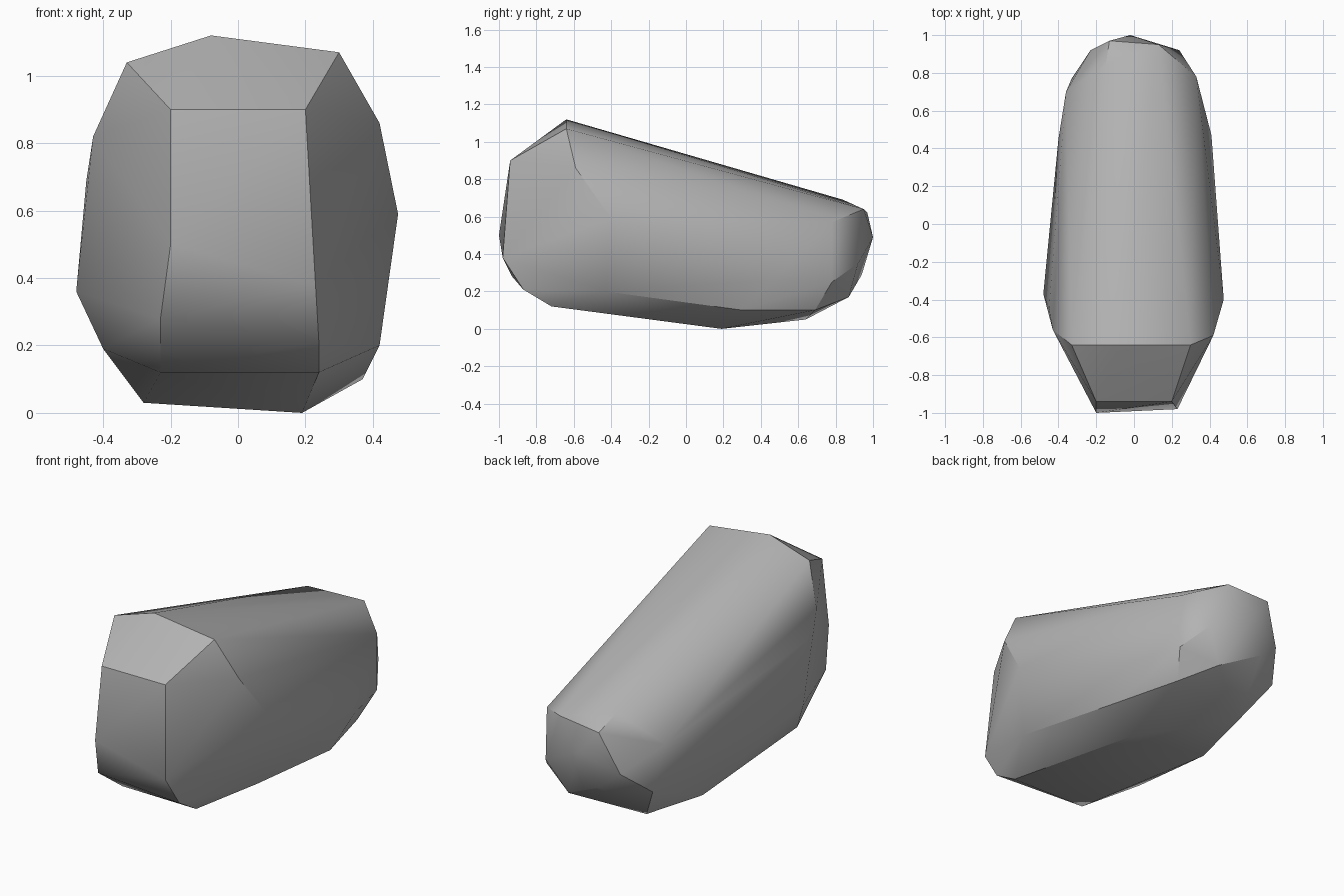
import bpy
import bmesh
import math
from mathutils import Vector

CENTIMETRE = 0.01

# Remove the default cube only
default_cube = bpy.data.objects.get("Cube")
if default_cube:
    bpy.data.objects.remove(default_cube, do_unlink=True)


def make_material(name, colour):
    """Plain one-colour material for viewport and render."""
    material = bpy.data.materials.new(name)
    material.use_nodes = True
    material.diffuse_color = colour
    shader = next(node for node in material.node_tree.nodes
                  if node.type == "BSDF_PRINCIPLED")
    shader.inputs["Base Color"].default_value = colour
    shader.inputs["Roughness"].default_value = 0.9
    return material


def hull_object(name, corner_groups, material):
    """Chisel a stone: wrap a convex skin around groups of corners."""
    bm = bmesh.new()
    for group in corner_groups:
        for corner in group:
            bm.verts.new(Vector(corner) * CENTIMETRE)
    result = bmesh.ops.convex_hull(bm, input=bm.verts[:])
    unused = {item for item in result["geom_interior"] + result["geom_unused"]
              if isinstance(item, bmesh.types.BMVert)}
    bmesh.ops.delete(bm, geom=list(unused), context="VERTS")
    bmesh.ops.recalc_face_normals(bm, faces=bm.faces[:])
    mesh = bpy.data.meshes.new(name)
    bm.to_mesh(mesh)
    bm.free()
    mesh.materials.append(material)
    stone = bpy.data.objects.new(name, mesh)
    bpy.context.collection.objects.link(stone)
    return stone


# Chiselled corners in hundredths of a unit
front_facet = [(-20, -94, 90), (20, -94, 90), (-20, -100, 50), (23, -98, 38),
               (-23, -93, 28), (24, -87, 21), (-23, -71, 12), (24, -72, 12)]
crest = [(-33, -64, 104), (-8, -64, 112), (30, -64, 107),
         (-15, 84, 69), (-13, 97, 62), (13, 95, 64)]
left_flank = [(42, -59, 86), (47.5, -40, 59), (42, -43, 20),
              (41, 47, 26), (37, 30, 10), (33, 78, 57)]
right_flank = [(-43, -56, 82), (-45, -45, 69), (-48, -37, 36),
               (-40, -43, 19), (-40, 45, 40), (-36, 70, 51)]
underside = [(19, 19, 0), (-28, 25, 3), (-20, 64, 5), (27, 69, 10)]
back_end = [(33, 78, 25), (24, 92, 35), (13, 87, 17), (-11, 94, 29),
            (-23, 92, 39), (-33, 77, 26), (-2, 100, 49)]

# Single weathered boulder
stone_grey = make_material("stone_grey", (0.45, 0.45, 0.45, 1))
boulder = hull_object(
    "boulder",
    [front_facet, crest, left_flank, right_flank, underside, back_end],
    stone_grey)

# Soft shading across shallow facets, crisp ridges elsewhere
bpy.ops.object.select_all(action="DESELECT")
boulder.select_set(True)
bpy.context.view_layer.objects.active = boulder
bpy.ops.object.shade_smooth_by_angle(angle=math.radians(30))
